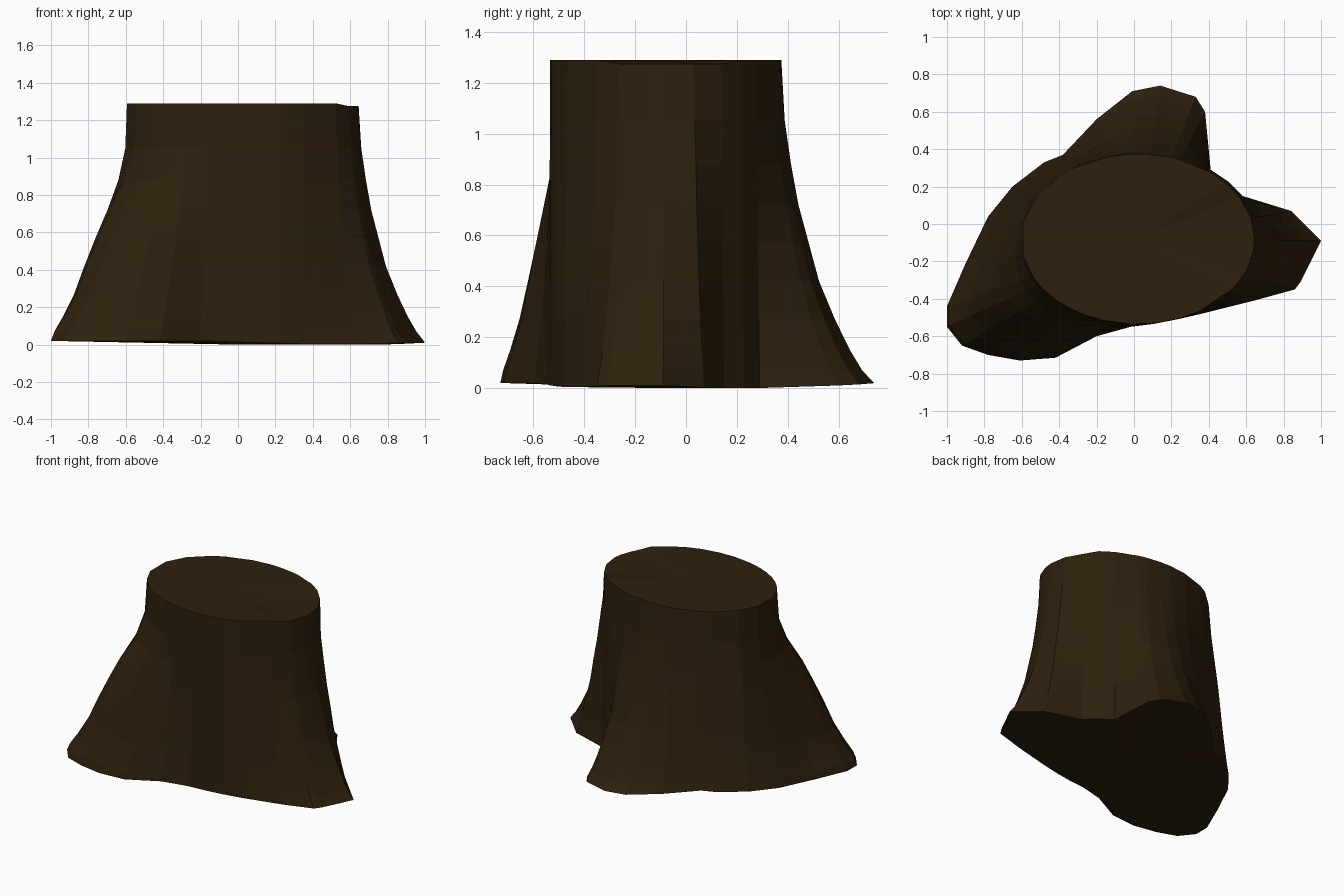
import bpy, bmesh, math

if "Cube" in bpy.data.objects:
    bpy.data.objects.remove(bpy.data.objects["Cube"])

bark = bpy.data.materials.new("dark_brown_bark")
bark.diffuse_color = (0.027, 0.0145, 0.004, 1)
bark.use_nodes = True
bark.node_tree.nodes["Principled BSDF"].inputs["Base Color"].default_value = bark.diffuse_color

# Ground outline with three spreading roots (counter-clockwise from the right root)
BASE = [(1, -.09), (.84, .07), (.58, .15), (.5, .23), (.41, .29), (.38, .6),
        (.33, .68), (.14, .74), (-.01, .71), (-.2, .56), (-.38, .37), (-.48, .33),
        (-.65, .2), (-.78, .04), (-.9, -.21), (-1, -.44), (-1, -.55), (-.92, -.65),
        (-.78, -.7), (-.61, -.73), (-.42, -.715), (-.2, -.6), (-.02, -.55),
        (.1, -.535), (.23, -.51), (.36, -.48), (.64, -.41), (.86, -.35), (.89, -.31),
        (.95, -.19)]
SHARP = {1: .72, 12: .6}          # outline points that form fuller ridges
CX, CY, RX, RY, TOP = .02, -.08, .625, .455, 1.29

# Flare amount by height: ordinary roots, and the fuller front-left root
LEVELS = [0, .07, .15, .27, .42, .57, .72, .88, 1.05, TOP]
ROOT = [1, .87, .74, .58, .41, .30, .19, .11, .04, 0]
BIG = [1, .96, .86, .73, .61, .48, .34, .15, .03, 0]

bm = bmesh.new()
rings = []
for i, z in enumerate(LEVELS):
    ring = []
    for j, (x, y) in enumerate(BASE):
        t = math.atan2((y - CY) / RY, (x - CX) / RX)
        tx, ty = CX + RX * math.cos(t), CY + RY * math.sin(t)
        big = min(1, max(0, -x / .5)) * min(1, max(0, (.35 - y) / .4))
        f = (ROOT[i] + (BIG[i] - ROOT[i]) * big) ** SHARP.get(j, 1)
        dz = 0
        if i == 0:      # root tips lift slightly off the ground
            dz = .02 * min(1, max(0, math.hypot(x - .4, y) - .4) / .4)
        elif z == TOP and tx > .55:     # worn right edge of the cut
            dz = -.015
        ring.append(bm.verts.new((tx + (x - tx) * f, ty + (y - ty) * f, z + dz)))
    rings.append(ring)

# Trunk walls
n = len(BASE)
for a, b in zip(rings, rings[1:]):
    for j in range(n):
        k = (j + 1) % n
        bm.faces.new((a[j], a[k], b[k], b[j]))

# Cut top and underside as fans
for ring, c in ((rings[-1], (CX, CY, TOP - .005)), (rings[0], (0, -.1, 0))):
    centre = bm.verts.new(c)
    for j in range(n):
        bm.faces.new((ring[j], ring[(j + 1) % n], centre))
bmesh.ops.recalc_face_normals(bm, faces=bm.faces)

mesh = bpy.data.meshes.new("tree_stump")
bm.to_mesh(mesh)
bm.free()
mesh.materials.append(bark)
stump = bpy.data.objects.new("tree_stump", mesh)
bpy.context.collection.objects.link(stump)
